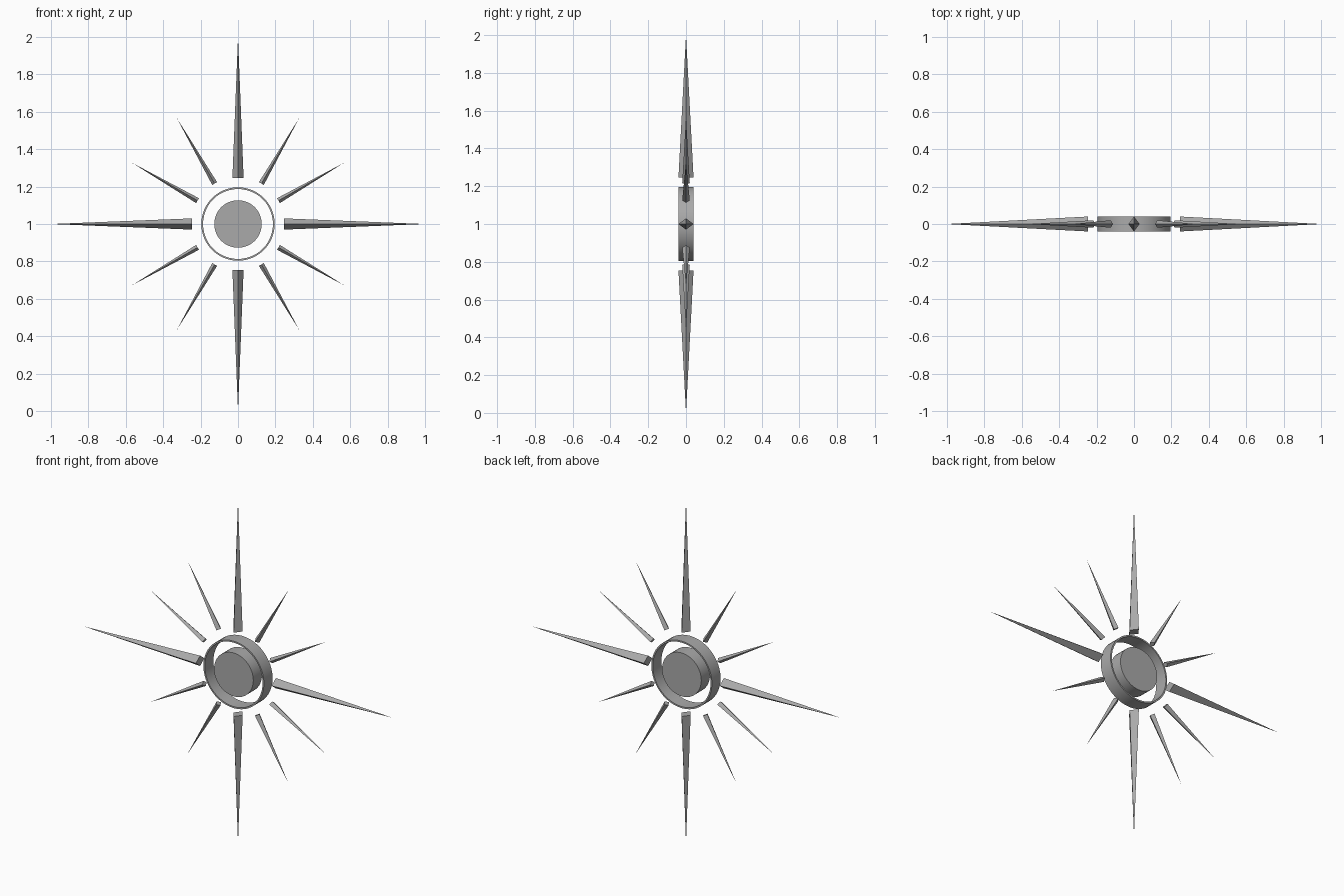
import bpy, bmesh
from math import radians, pi
from mathutils import Matrix, Vector

cube = bpy.data.objects.get("Cube")
if cube:
    bpy.data.objects.remove(cube, do_unlink=True)

CENTRE = Matrix.Translation((0, 0, 1))
DEPTH = 0.04  # half thickness of the ring and disc

grey = bpy.data.materials.new("grey metal")
grey.use_nodes = True
grey.diffuse_color = (0.4, 0.4, 0.4, 1)
grey.node_tree.nodes["Principled BSDF"].inputs["Base Color"].default_value = grey.diffuse_color


def finish(bm, name, smooth=False):
    bmesh.ops.recalc_face_normals(bm, faces=bm.faces)
    mesh = bpy.data.meshes.new(name)
    bm.to_mesh(mesh)
    bm.free()
    mesh.materials.append(grey)
    obj = bpy.data.objects.new(name, mesh)
    bpy.context.collection.objects.link(obj)
    if smooth:
        bpy.ops.object.select_all(action="DESELECT")
        obj.select_set(True)
        bpy.context.view_layer.objects.active = obj
        bpy.ops.object.shade_smooth_by_angle(angle=radians(30))


def ray(name, angle, start, end, width, depth):
    """Long four-sided spike with a diamond base, pointing outwards."""
    bm = bmesh.new()
    base = [bm.verts.new(p) for p in
            ((width, 0, start), (0, depth, start), (-width, 0, start), (0, -depth, start))]
    tip = bm.verts.new((0, 0, end))
    bm.faces.new(base)
    for i in range(4):
        bm.faces.new((base[i], base[(i + 1) % 4], tip))
    bm.transform(CENTRE @ Matrix.Rotation(angle, 4, "Y"))
    finish(bm, name)


# Central disc
bm = bmesh.new()
bmesh.ops.create_cone(bm, cap_ends=True, segments=48, radius1=0.127,
                      radius2=0.127, depth=2 * DEPTH)
bm.transform(CENTRE @ Matrix.Rotation(pi / 2, 4, "X"))
finish(bm, "centre_disc", True)

# Thin ring: a rectangular profile spun round the y axis
bm = bmesh.new()
profile = [bm.verts.new(p) for p in
           ((0.187, -DEPTH, 0), (0.196, -DEPTH, 0), (0.196, DEPTH, 0), (0.187, DEPTH, 0))]
edges = [bm.edges.new((profile[i], profile[(i + 1) % 4])) for i in range(4)]
bmesh.ops.spin(bm, geom=profile + edges, cent=Vector(), axis=(0, 1, 0),
               angle=2 * pi, steps=48, use_merge=True)
bmesh.ops.remove_doubles(bm, verts=bm.verts, dist=0.0001)
bm.transform(CENTRE)
finish(bm, "outer_ring", True)

# Four long rays with two short rays between each pair
for i in range(12):
    angle = radians(30 * i)
    if i % 3 == 0:
        ray(f"long_ray_{i // 3 + 1}", angle, 0.245, 1.0, 0.03, 0.04)
    else:
        ray(f"short_ray_{i - i // 3}", angle, 0.25, 0.655, 0.015, 0.02)
